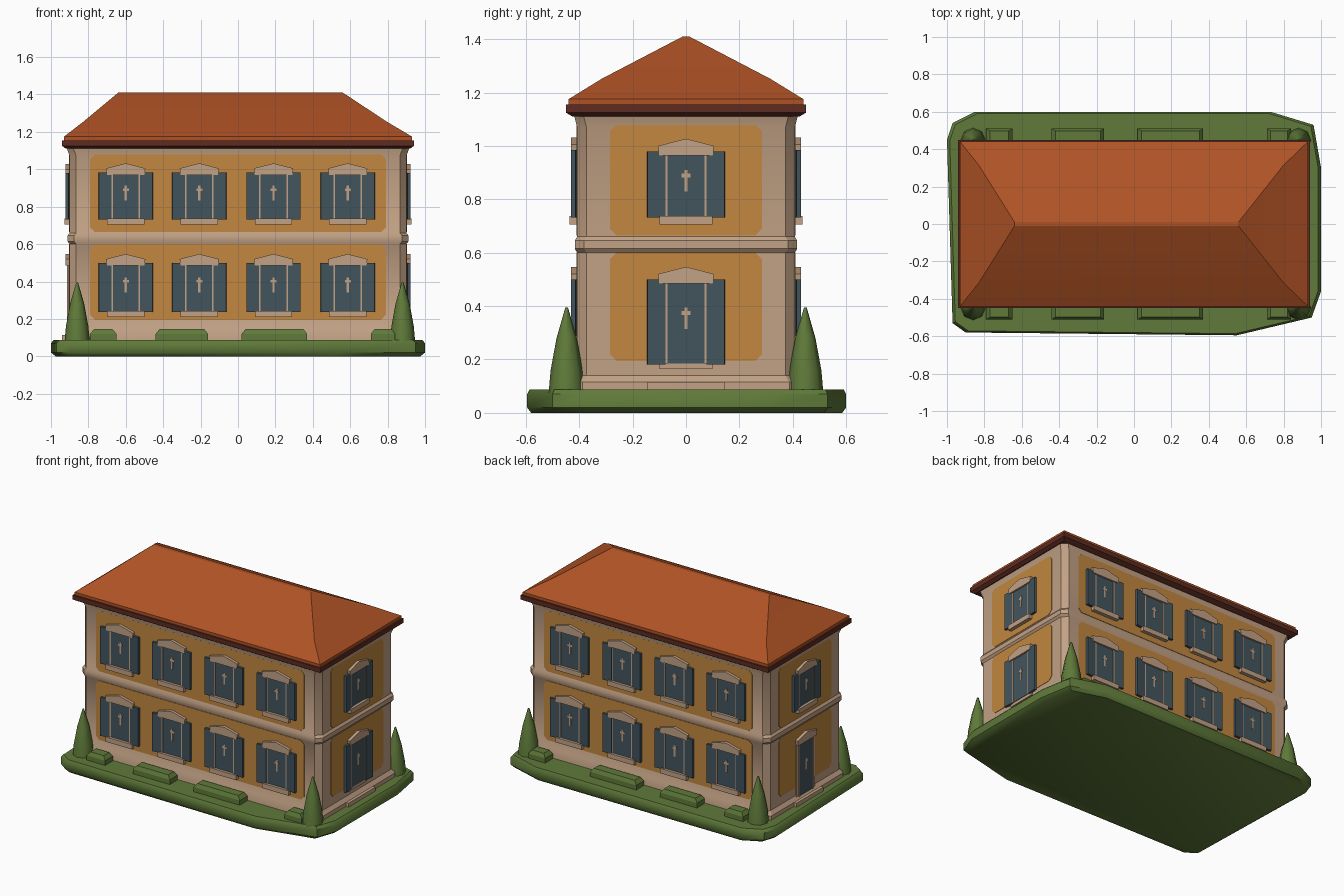
import bpy, bmesh, math
from mathutils import Matrix, Vector

if "Cube" in bpy.data.objects:
    bpy.data.objects.remove(bpy.data.objects["Cube"])


def mat(name, col):
    m = bpy.data.materials.new(name)
    m.diffuse_color = (*col, 1)
    m.use_nodes = True
    m.node_tree.nodes["Principled BSDF"].inputs["Base Color"].default_value = m.diffuse_color
    return m


CREAM = mat("cream_stone", (0.54, 0.36, 0.235))
OCHRE = mat("ochre_plaster", (0.54, 0.245, 0.05))
BLUE = mat("slate_blue", (0.055, 0.09, 0.11))
ROOF = mat("orange_tile", (0.43, 0.085, 0.018))
TRIM = mat("dark_red_trim", (0.11, 0.025, 0.015))
GREEN = mat("grass_green", (0.115, 0.195, 0.042))


def finish(name, bm, mats, matrix=None, smooth=None):
    bmesh.ops.recalc_face_normals(bm, faces=bm.faces)
    me = bpy.data.meshes.new(name)
    bm.to_mesh(me)
    bm.free()
    ob = bpy.data.objects.new(name, me)
    bpy.context.collection.objects.link(ob)
    for m in mats:
        me.materials.append(m)
    if matrix:
        ob.matrix_world = matrix
    if smooth:
        bpy.ops.object.select_all(action='DESELECT')
        ob.select_set(True)
        bpy.context.view_layer.objects.active = ob
        bpy.ops.object.shade_smooth_by_angle(angle=math.radians(smooth))
    return ob


def stack(rings):
    """Skin a list of closed outlines (same point count) and cap both ends."""
    bm = bmesh.new()
    loops = [[bm.verts.new(p) for p in r] for r in rings]
    n = len(loops[0])
    for a, b in zip(loops, loops[1:]):
        for i in range(n):
            j = (i + 1) % n
            bm.faces.new((a[i], a[j], b[j], b[i]))
    bm.faces.new(loops[0])
    bm.faces.new(loops[-1])
    return bm


def rect(x, y, z, c=0.0, x0=None):
    """Rectangle outline with corners cut by c."""
    x0 = -x if x0 is None else x0
    if c == 0:
        return [(x0, -y, z), (x, -y, z), (x, y, z), (x0, y, z)]
    return [(x0 + c, -y, z), (x - c, -y, z), (x, -y + c, z), (x, y - c, z),
            (x - c, y, z), (x0 + c, y, z), (x0, y - c, z), (x0, -y + c, z)]


def prism(bm, pts, y0, y1, idx, turn=None):
    """Extrude an x-z outline from y0 to y1 (outward is -y)."""
    a = [bm.verts.new((x, y0, z)) for x, z in pts]
    b = [bm.verts.new((x, y1, z)) for x, z in pts]
    n = len(pts)
    fs = [bm.faces.new(a), bm.faces.new(b)]
    fs += [bm.faces.new((a[i], a[(i + 1) % n], b[(i + 1) % n], b[i])) for i in range(n)]
    for f in fs:
        f.material_index = idx
    if turn:
        bmesh.ops.rotate(bm, verts=a + b, cent=turn[0], matrix=Matrix.Rotation(turn[1], 3, 'Z'))


def box(bm, x0, x1, z0, z1, y0, y1, idx, turn=None):
    prism(bm, [(x0, z0), (x1, z0), (x1, z1), (x0, z1)], y0, y1, idx, turn)


# Lawn slab with irregular cut corners
outline = [(-.90, -.58), (.55, -.595), (.95, -.50), (1, -.36), (1, .30), (.96, .53),
           (.73, .60), (-.85, .60), (-.97, .54), (-1, .45), (-.97, -.53)]
bm = stack([[(x * s, y * s, z) for x, y in outline]
            for s, z in ((.975, 0), (1, .02), (1, .07), (.985, .088))])
finish("lawn", bm, [GREEN], smooth=40)

# House walls with plinth, floor band and cornice
WX, WY = .90, .408
steps = [(.02, .05), (.02, .115), (0, .14), (0, .60), (.012, .615), (.012, .645),
         (0, .66), (0, 1.07), (.02, 1.125)]
finish("walls", stack([rect(WX + d, WY + d * .7, z, .035) for d, z in steps]), [CREAM], smooth=30)

# Eave trim and hipped roof
finish("eave_trim", stack([rect(.92, .425, 1.11), rect(.94, .45, 1.125),
                           rect(.94, .45, 1.155)]), [TRIM])
bm = stack([rect(.93, .44, 1.15), rect(.93, .44, 1.175),
            rect(.80, .315, 1.252, 0, -.83), rect(.56, .012, 1.41, 0, -.64)])
finish("roof", bm, [ROOF], smooth=20)

# Wall frames: local x along the wall, local -y outward
SIDES = {"front": (0, WY, .79), "right": (90, WX, .285),
         "back": (180, WY, .79), "left": (270, WX, .285)}


def wall_matrix(side):
    ang, dist, _ = SIDES[side]
    return Matrix.Rotation(math.radians(ang), 4, 'Z') @ Matrix.Translation((0, -dist, 0))


def panel(side, floor, z0, z1):
    w, c = SIDES[side][2], .025
    bm = bmesh.new()
    prism(bm, [(-w + c, z0), (w - c, z0), (w, z0 + c), (w, z1 - c), (w - c, z1),
               (-w + c, z1), (-w, z1 - c), (-w, z0 + c)], .004, -.003, 0)
    finish(f"{side}_{floor}_panel", bm, [OCHRE], wall_matrix(side))


def window(name, side, u, z0, z1, door=False, shutters=True):
    """Window or door: surround, dark leaf, sill, hood, open shutters."""
    bm = bmesh.new()
    # surround and recessed leaf
    box(bm, -.10, .10, z0 - .02, z1 + .015, .005, -.007, 0)
    box(bm, -.072, .072, z0, z1 - .01, 0, -.010, 1)
    # hood with a shallow gable
    prism(bm, [(-.10, z1 - .02), (.10, z1 - .02), (.105, z1 + .015),
               (.055, z1 + .028), (0, z1 + .042), (-.055, z1 + .028), (-.105, z1 + .015)],
          .005, -.022, 0)
    if not door:
        box(bm, -.10, .10, z0 - .03, z0 + .003, .005, -.028, 0)
    # slim jambs and handle
    for s in (-1, 1):
        box(bm, s * .073 - .004, s * .073 + .004, z0, z1 - .02, 0, -.014, 0)
    zm = (z0 + z1) / 2
    box(bm, -.016, .016, zm + .022, zm + .036, 0, -.012, 0)
    box(bm, -.006, .006, zm - .03, zm + .05, 0, -.012, 0)
    # shutters, slightly swung
    if shutters:
        for s in (-1, 1):
            box(bm, *sorted((s * .078, s * .145)), z0 - .004, z1 - .006, -.006, -.022, 1,
                (Vector((s * .145, -.01, 0)), -s * .10))
    finish(name, bm, [CREAM, BLUE], wall_matrix(side) @ Matrix.Translation((u, 0, 0)))


for side in SIDES:
    panel(side, "upper", .665, 1.08)
    panel(side, "lower", .195, .60)

# Four windows per floor on the long walls
for side in ("front", "back"):
    for i, x in enumerate((-.60, -.207, .19, .587)):
        u = x if side == "front" else -x
        window(f"{side}_upper_window_{i + 1}", side, u, .735, .99)
        window(f"{side}_lower_window_{i + 1}", side, u, .24, .505)

# End walls: window above, door below
for side in ("right", "left"):
    window(f"{side}_upper_window", side, 0, .735, .985)
window("right_door", "right", 0, .185, .505, door=True)
window("left_door", "left", 0, .125, .505, door=True, shutters=False)

# Door steps
for side in ("right", "left"):
    bm = bmesh.new()
    box(bm, -.145, .145, .07, .115, .01, -.04, 0)
    finish(f"{side}_door_step", bm, [CREAM], wall_matrix(side))

# Pointed corner trees
for sx, x in ((-1, -.86), (1, .88)):
    for sy in (-1, 1):
        rings = []
        for r, z in ((.068, .07), (.060, .16), (.038, .28), (.005, .395)):
            rings.append([(x + r * math.cos(a * math.tau / 8), sy * .447 + r * math.sin(a * math.tau / 8), z)
                          for a in range(8)])
        finish(f"tree_{'left' if sx < 0 else 'right'}_{'front' if sy < 0 else 'back'}",
               stack(rings), [GREEN], smooth=50)

# Low hedges along the long walls
for sy, side in ((-1, "front"), (1, "back")):
    for i, (x0, x1) in enumerate(((-.79, -.65), (-.44, -.16), (.02, .37), (.71, .84))):
        bm = stack([rect(x1, .042, .07, 0, x0), rect(x1, .042, .12, 0, x0),
                    rect(x1 - .02, .03, .145, 0, x0 + .02)])
        finish(f"{side}_hedge_{i + 1}", bm, [GREEN], Matrix.Translation((0, sy * .468, 0)))
